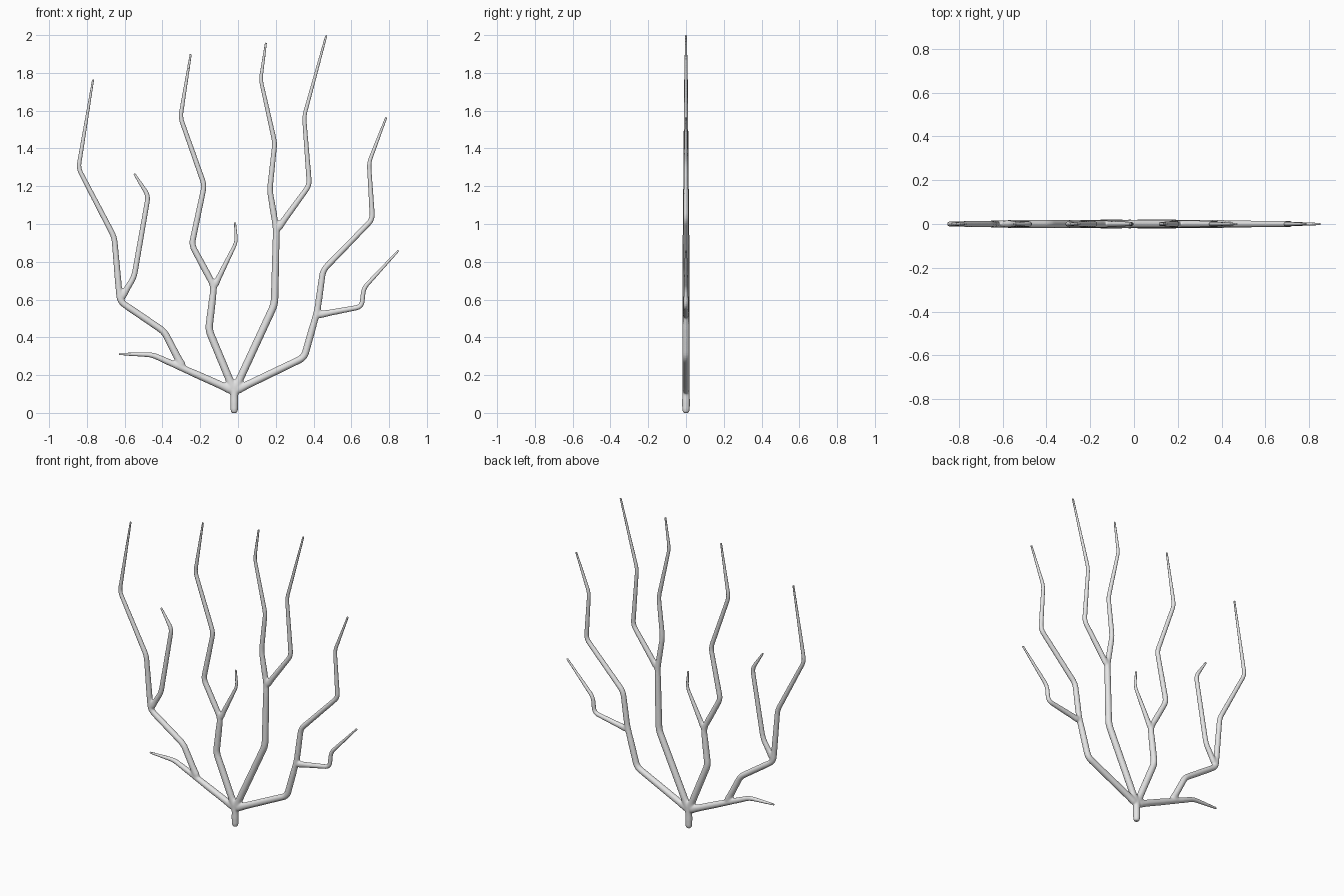
import bpy, bmesh, math
from mathutils import Vector

if "Cube" in bpy.data.objects:
    bpy.data.objects.remove(bpy.data.objects["Cube"])

SIDES = 16
grey = bpy.data.materials.new("plain_grey")
grey.diffuse_color = (0.78, 0.78, 0.78, 1)
grey.use_nodes = True
grey.node_tree.nodes["Principled BSDF"].inputs["Base Color"].default_value = grey.diffuse_color
bm = bmesh.new()


def rounded(points):
    """Path of (x, z, radius) with softly rounded corners."""
    pts = [Vector(p) for p in points]
    out = [pts[0]]
    for a, b, c in zip(pts, pts[1:], pts[2:]):
        la, lc = (a - b).length, (c - b).length
        d = min(0.03, 0.4 * la, 0.4 * lc)
        s, e = b + (a - b) * d / la, b + (c - b) * d / lc
        for i in range(6):
            t = i / 5
            out.append(s * (1 - t) ** 2 + b * 2 * t * (1 - t) + e * t * t)
    return out + [pts[-1]]


def tube(points, flare=True):
    """Closed tapered tube in the xz plane; its root is widened in the fork."""
    path = rounded(points) if flare else [Vector(p) for p in points]
    rings = [(p, 1.0) for p in path]
    if flare:
        step = path[1] - path[0]
        extra = [(0.0, 0.8), (0.025, 1.25), (0.05, 1.15), (0.08, 1.03)]
        rings = [(path[0] + step * d / step.length, f) for d, f in extra
                 if d < step.length * 0.9] + rings[1:]
    loops = []
    for i, (p, f) in enumerate(rings):
        q0, q1 = rings[max(i - 1, 0)][0], rings[min(i + 1, len(rings) - 1)][0]
        t = Vector((q1.x - q0.x, q1.y - q0.y)).normalized()
        side = Vector((t.y, 0, -t.x))
        loop = []
        for k in range(SIDES):
            a = 2 * math.pi * k / SIDES
            loop.append(bm.verts.new(Vector((p.x, 0, p.y))
                                     + side * math.cos(a) * p.z * f
                                     + Vector((0, math.sin(a) * p.z * min(f, 1), 0))))
        loops.append(loop)
    for l0, l1 in zip(loops, loops[1:]):
        for k in range(SIDES):
            j = (k + 1) % SIDES
            bm.faces.new((l0[k], l0[j], l1[j], l1[k]))
    bm.faces.new(loops[0])
    bm.faces.new(loops[-1])


# short stem and the swollen hub where the main branches meet
tube([(-0.02, 0, 0.012), (-0.02, 0.006, 0.017), (-0.02, 0.02, 0.02),
      (-0.02, 0.06, 0.021), (-0.02, 0.10, 0.021), (-0.02, 0.14, 0.02),
      (-0.02, 0.16, 0.014)], False)
hub = (-0.02, 0.115, 0.02)

# outer left branch with its forks
tube([hub, (-0.29, 0.235, 0.019), (-0.455, 0.308, 0.014), (-0.63, 0.312, 0.006)])
tube([(-0.29, 0.235, 0.019), (-0.39, 0.43, 0.018), (-0.625, 0.59, 0.018),
      (-0.655, 0.93, 0.015), (-0.845, 1.295, 0.012), (-0.767, 1.765, 0.006)])
tube([(-0.622, 0.60, 0.017), (-0.55, 0.72, 0.015), (-0.475, 1.15, 0.013),
      (-0.55, 1.268, 0.006)])

# middle left branch and twig
tube([hub, (-0.155, 0.44, 0.02), (-0.127, 0.67, 0.018), (-0.245, 0.89, 0.016),
      (-0.178, 1.205, 0.014), (-0.305, 1.565, 0.012), (-0.25, 1.90, 0.006)])
tube([(-0.13, 0.66, 0.016), (-0.008, 0.905, 0.009), (-0.016, 1.01, 0.006)])

# middle right branch and fork
tube([hub, (0.193, 0.575, 0.02), (0.203, 0.97, 0.018), (0.168, 1.18, 0.015),
      (0.195, 1.43, 0.013), (0.12, 1.765, 0.010), (0.148, 1.96, 0.006)])
tube([(0.203, 0.965, 0.017), (0.378, 1.205, 0.014), (0.35, 1.57, 0.011),
      (0.468, 2.0, 0.006)])

# outer right branch and twig
tube([hub, (0.35, 0.293, 0.019), (0.42, 0.54, 0.018), (0.45, 0.755, 0.016),
      (0.712, 1.025, 0.014), (0.693, 1.325, 0.011), (0.785, 1.565, 0.006)])
tube([(0.415, 0.517, 0.017), (0.655, 0.562, 0.013), (0.665, 0.66, 0.012),
      (0.85, 0.86, 0.006)])

# fuse all tubes into one skin
bmesh.ops.recalc_face_normals(bm, faces=bm.faces)
mesh = bpy.data.meshes.new("branching_fan")
bm.to_mesh(mesh)
bm.free()
fan = bpy.data.objects.new("branching_fan", mesh)
bpy.context.collection.objects.link(fan)
remesh = fan.modifiers.new("fuse", "REMESH")
remesh.mode = "VOXEL"
remesh.voxel_size = 0.0036
fused = bpy.data.meshes.new_from_object(
    fan.evaluated_get(bpy.context.evaluated_depsgraph_get()))
fan.modifiers.clear()
fan.data = fused
fused.materials.clear()
fused.materials.append(grey)

# melt the forks into soft webs
forks = [Vector((x, 0, z)) for x, z in (
    (-0.02, 0.13), (-0.295, 0.245), (-0.62, 0.61), (-0.13, 0.67),
    (0.205, 0.98), (0.42, 0.52))]
group = fan.vertex_groups.new(name="forks")
for v in fused.vertices:
    d = min((v.co - f).length for f in forks)
    if d < 0.08:
        group.add([v.index], min(1, (0.08 - d) / 0.03), "REPLACE")
web = fan.modifiers.new("webs", "SMOOTH")
web.factor, web.iterations, web.vertex_group = 0.5, 30, "forks"
even = fan.modifiers.new("even", "SMOOTH")
even.factor, even.iterations = 0.5, 3
for p in fused.polygons:
    p.use_smooth = True
    p.material_index = 0
